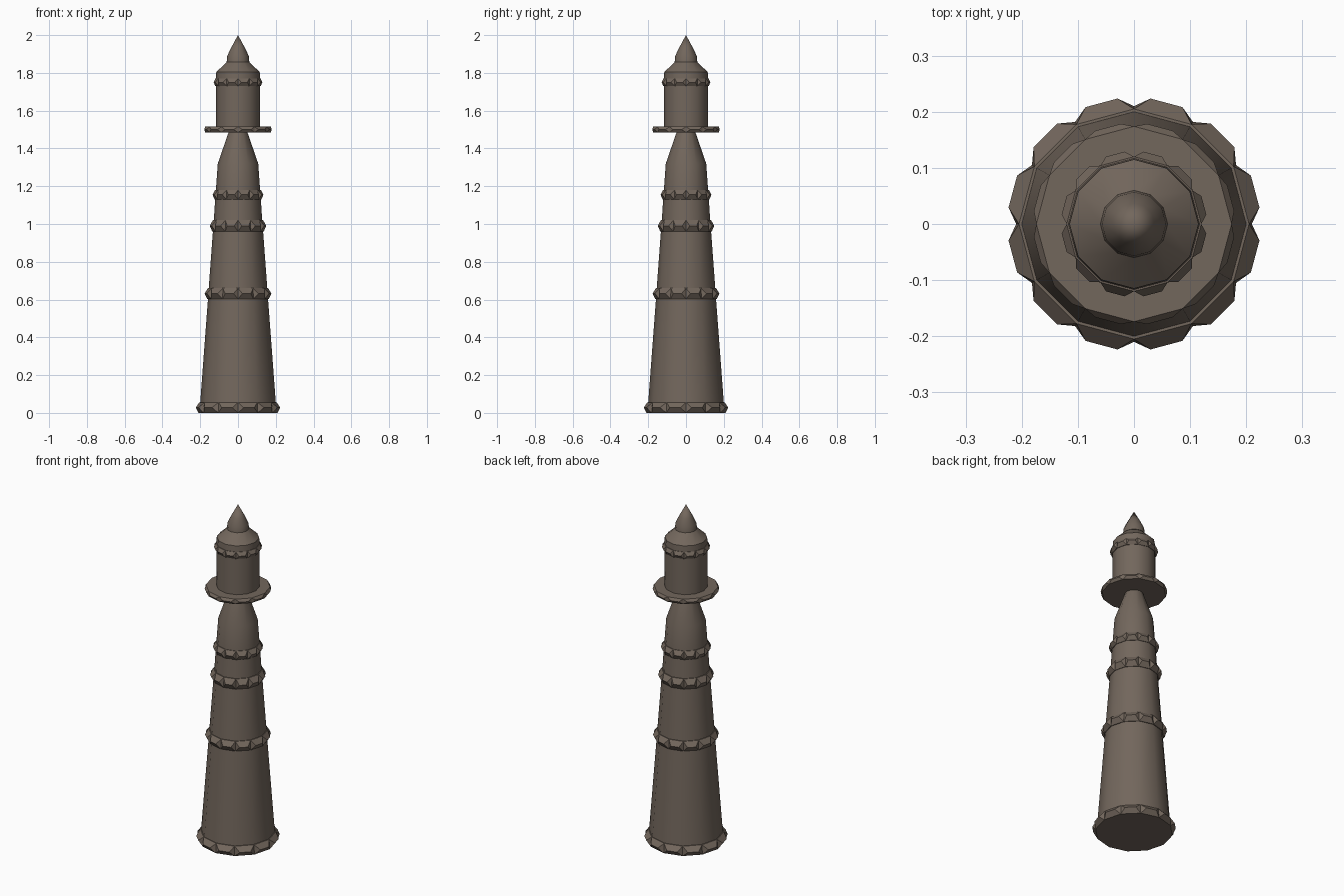
import bpy, math

if "Cube" in bpy.data.objects:
    bpy.data.objects.remove(bpy.data.objects["Cube"])

SIDES = 12
stone = bpy.data.materials.new("brown_stone")
stone.diffuse_color = (0.17, 0.135, 0.108, 1)
stone.use_nodes = True
stone.node_tree.nodes["Principled BSDF"].inputs["Base Color"].default_value = stone.diffuse_color


def finish(name, verts, faces, angle):
    mesh = bpy.data.meshes.new(name)
    mesh.from_pydata(verts, [], faces)
    mesh.materials.append(stone)
    mesh.update()
    obj = bpy.data.objects.new(name, mesh)
    bpy.context.collection.objects.link(obj)
    bpy.ops.object.select_all(action='DESELECT')
    obj.select_set(True)
    bpy.context.view_layer.objects.active = obj
    bpy.ops.object.shade_smooth_by_angle(angle=math.radians(angle))
    return obj


def polar(r, deg, z):
    a = math.radians(deg)
    return (r * math.cos(a), r * math.sin(a), z)


def lathe(name, profile, cap_bottom=False):
    """Twelve-sided turned shape from (radius, z) points; radius 0 makes a tip."""
    step = 360 / SIDES
    verts, faces, rings = [], [], []
    for r, z in profile:
        start = len(verts)
        count = SIDES if r > 0 else 1
        verts += [polar(r, i * step, z) for i in range(count)]
        rings.append([start + i % count for i in range(SIDES)])
    for a, b in zip(rings, rings[1:]):
        for i in range(SIDES):
            j = (i + 1) % SIDES
            face = [a[i], a[j], b[j], b[i]]
            faces.append(face if b[i] != b[j] else face[:3])
    if cap_bottom:
        faces.append(rings[0][::-1])
    return finish(name, verts, faces, 35)


def band(name, z0, z1, r_bottom, r_mid, r_top):
    """Moulding whose corners are pinched into folded diamonds."""
    step, zm = 360 / SIDES, (z0 + z1) / 2
    verts, faces = [], []
    for i in range(SIDES):
        a = i * step
        verts += [polar(r_bottom, a, z0), polar(r_mid, a - step / 4, zm),
                  polar(r_mid, a + step / 4, zm), polar(r_top, a, z1)]
    for i in range(SIDES):
        b, left, right, t = range(4 * i, 4 * i + 4)
        n = 4 * ((i + 1) % SIDES)
        faces += [(b, right, t), (b, t, left),
                  (b, n, n + 1, right), (right, n + 1, n + 3, t)]
    faces.append([4 * i + 3 for i in range(SIDES)])
    faces.append([4 * i for i in reversed(range(SIDES))])
    return finish(name, verts, faces, 15)


# Decorative bands, gallery disc included
for name, *dims in [
    ("base_band", 0.0, 0.056, 0.21, 0.2255, 0.205),
    ("lower_band", 0.603, 0.66, 0.163, 0.178, 0.16),
    ("middle_band", 0.96, 1.02, 0.136, 0.151, 0.133),
    ("upper_band", 1.13, 1.18, 0.124, 0.136, 0.121),
    ("gallery_disc", 1.485, 1.515, 0.174, 0.18, 0.174),
    ("lantern_band", 1.73, 1.77, 0.12, 0.13, 0.12),
]:
    band(name, *dims)

# Tapering tower sections between the bands
lathe("lower_shaft", [(0.2, 0.056), (0.159, 0.603)])
lathe("middle_shaft", [(0.155, 0.66), (0.133, 0.96)])
lathe("short_shaft", [(0.128, 1.02), (0.121, 1.13)])
lathe("upper_shaft", [(0.117, 1.18), (0.107, 1.32), (0.05, 1.485)])

# Lantern room with its conical roof
lathe("lantern_room", [(0.117, 1.515), (0.117, 1.73)])
lathe("lantern_roof", [(0.117, 1.77), (0.115, 1.805), (0.058, 1.858)])

# Pointed finial
lathe("finial", [(0.06, 1.858), (0.057, 1.89), (0.037, 1.932), (0.0, 2.0)], cap_bottom=True)
